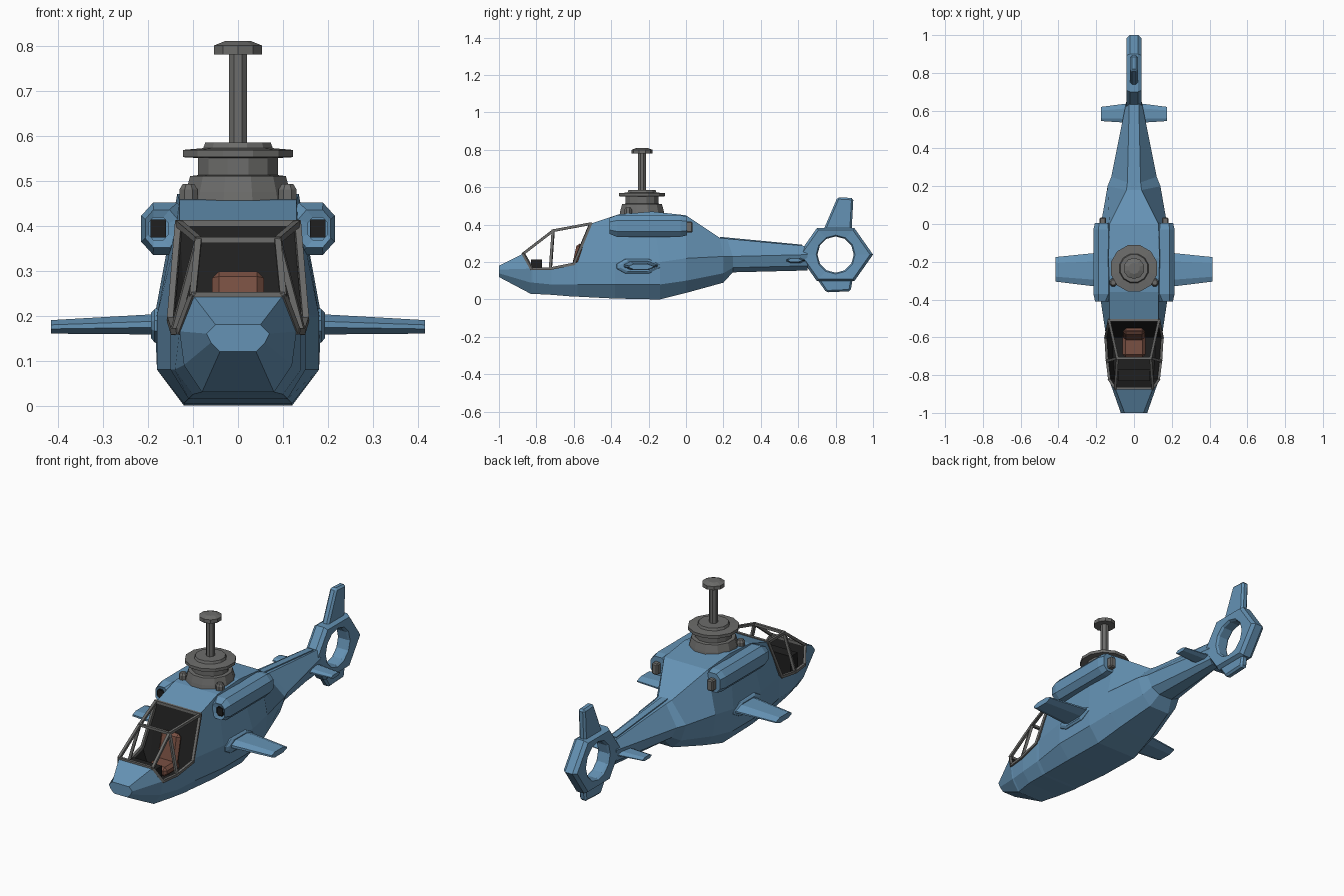
import bpy
import bmesh
from math import cos, sin, pi, radians
from mathutils import Vector, Matrix

default_cube = bpy.data.objects.get("Cube")
if default_cube:
    bpy.data.objects.remove(default_cube, do_unlink=True)


def make_material(name, color):
    mat = bpy.data.materials.new(name)
    mat.use_nodes = True
    mat.diffuse_color = (*color, 1)
    mat.node_tree.nodes["Principled BSDF"].inputs["Base Color"].default_value = (*color, 1)
    return mat


BLUE = make_material("steel blue", (.13, .29, .46))
GREY = make_material("metal grey", (.15, .15, .145))
BLACK = make_material("cockpit black", (.014, .014, .014))
BROWN = make_material("seat brown", (.19, .08, .055))


def finish(name, bm, *materials, bevel=0):
    bmesh.ops.recalc_face_normals(bm, faces=bm.faces)
    mesh = bpy.data.meshes.new(name)
    bm.to_mesh(mesh)
    bm.free()
    for mat in materials:
        mesh.materials.append(mat)
    obj = bpy.data.objects.new(name, mesh)
    bpy.context.collection.objects.link(obj)
    if bevel:
        mod = obj.modifiers.new("chamfer", "BEVEL")
        mod.width = bevel
        mod.segments = 1
        mod.limit_method = "ANGLE"
        mod.angle_limit = radians(40)
    return obj


def loft(name, rings, *materials, rule=None, caps=True, closed=False, bevel=0):
    """Skin a list of equal-length point rings."""
    bm = bmesh.new()
    loops = [[bm.verts.new(p) for p in ring] for ring in rings]
    count = len(loops[0])
    spans = len(loops) if closed else len(loops) - 1
    for i in range(spans):
        a, b = loops[i], loops[(i + 1) % len(loops)]
        for j in range(count):
            k = (j + 1) % count
            face = bm.faces.new((a[j], a[k], b[k], b[j]))
            if rule:
                face.material_index = rule(i, j)
    if caps and not closed:
        bm.faces.new(loops[0])
        bm.faces.new(loops[-1])
    return finish(name, bm, *materials, bevel=bevel)


def box(name, center, size, mat, tilt=0, bevel=0):
    bm = bmesh.new()
    bmesh.ops.create_cube(bm, size=1)
    bm.transform(Matrix.Translation(center) @ Matrix.Rotation(tilt, 4, "X")
                 @ Matrix.Diagonal((*size, 1)))
    return finish(name, bm, mat, bevel=bevel)


def lathe(name, x, y, profile, sides, mat):
    rings = [[(x + r * cos(2 * pi * (i + .5) / sides), y + r * sin(2 * pi * (i + .5) / sides), z)
              for i in range(sides)] for r, z in profile]
    return loft(name, rings, mat)


def side_plate(name, outline, half, mat, bevel=0):
    """Prism with an outline in the side plane."""
    rings = [[(x, y, z) for y, z in outline] for x in (-half, half)]
    return loft(name, rings, mat, bevel=bevel)


def strut(name, a, b, mat, width=.014):
    a, b = Vector(a), Vector(b)
    bm = bmesh.new()
    bmesh.ops.create_cube(bm, size=1)
    turn = (b - a).to_track_quat("Z", "Y").to_matrix().to_4x4()
    bm.transform(Matrix.Translation((a + b) / 2) @ turn
                 @ Matrix.Diagonal((width, width, (b - a).length + width / 2, 1)))
    return finish(name, bm, mat)


# Fuselage stations: y, y of top, then half width and height of
# keel, lower side, waist and top; the top drops to a floor in the cockpit
STATIONS = [
    (-1, -1, .04, .12, .06, .14, .07, .16, .05, .18),
    (-.83, -.87, .08, .03, .12, .09, .13, .165, .1, .245),
    (-.82, -.82, .08, .03, .12, .09, .13, .165, .1, .08),
    (-.72, -.72, .1, .025, .14, .08, .14, .165, .11, .08),
    (-.6, -.6, .11, .015, .15, .08, .15, .19, .11, .08),
    (-.58, -.51, .11, .015, .15, .08, .15, .2, .13, .405),
    (-.38, -.36, .12, .005, .18, .08, .18, .2, .13, .455),
    (-.14, -.18, .12, 0, .18, .08, .185, .2, .135, .47),
    (0, 0, .1, .035, .16, .1, .175, .22, .13, .45),
    (.2, .18, .06, .09, .11, .14, .14, .23, .04, .33),
    (.25, .22, .04, .145, .09, .17, .12, .23, .035, .325),
    (.65, .65, .02, .155, .035, .18, .04, .24, .025, .285),
]
rings = []
for y, y_top, kx, kz, lx, lz, wx, wz, tx, tz in STATIONS:
    half = [(kx, y, kz), (lx, y, lz), (wx, y, wz), (tx, y_top, tz)]
    rings.append(half + [(-px, py, pz) for px, py, pz in reversed(half)])
loft("fuselage", rings, BLUE, BLACK,
     rule=lambda i, j: int(1 <= i <= 4 and 2 <= j <= 4))
box("tail_spine", (0, .4, .304), (.035, .44, .02), BLUE, tilt=-.095)

# Cockpit furniture
box("seat_cushion", (0, -.64, .14), (.12, .13, .05), BROWN, bevel=.015)
box("seat_back", (0, -.585, .21), (.115, .035, .18), BROWN, tilt=-.22, bevel=.015)
box("instrument_panel", (0, -.8, .15), (.17, .06, .13), BLACK)

# Canopy frame, mirrored
nose, brow, roof = (.1, -.87, .245), (.088, -.71, .368), (.132, -.51, .405)
sill_front, sill_mid, sill_rear = (.13, -.825, .165), (.142, -.725, .165), (.15, -.6, .19)
EDGES = [(nose, brow), (brow, roof), (brow, sill_mid), (nose, sill_front),
         (sill_front, sill_mid), (sill_mid, sill_rear), (sill_rear, roof)]


def flip(p):
    return (-p[0], p[1], p[2])


for a, b in EDGES:
    strut("canopy_strut_left", a, b, GREY)
    strut("canopy_strut_right", flip(a), flip(b), GREY)
for corner in (nose, brow, roof):
    strut("canopy_crossbar", corner, flip(corner), GREY)


# Parts repeated on both sides
def octagon(cx, cz, rx, rz, y, cut=.5):
    corners = [(1, -cut), (1, cut), (cut, 1), (-cut, 1),
               (-1, cut), (-1, -cut), (-cut, -1), (cut, -1)]
    return [(cx + rx * u, y, cz + rz * v) for u, v in corners]


def blade(x, y_front, y_back, z_low, z_high):
    """Flat eight-sided airfoil section across the side plane."""
    mid, half = (y_front + y_back) / 2, (y_back - y_front) / 2
    zm, zh = (z_low + z_high) / 2, (z_high - z_low) / 2
    outline = [(-1, -.3), (-1, .3), (-.6, 1), (.5, 1),
               (1, .2), (1, -.2), (.5, -1), (-.6, -1)]
    return [(x, mid + half * u, zm + zh * v) for u, v in outline]


for side, s in (("left", 1), ("right", -1)):
    px, pz = s * .162, .393
    loft("engine_pod_" + side, [
        octagon(px + s * .015, pz, .022, .025, -.36),
        octagon(px + s * .015, pz, .022, .025, -.405),
        octagon(px + s * .008, pz, .036, .042, -.41),
        octagon(px, pz, .053, .058, -.37),
        octagon(px, pz, .053, .058, -.03),
        octagon(px, pz, .045, .05, .005)], BLUE, BLACK,
        rule=lambda i, j: int(i == 0))
    box("intake_" + side, (px + s * .015, -.405, pz), (.034, .006, .04), BLACK)
    box("exhaust_" + side, (s * .165, .015, .387), (.035, .04, .06), GREY, bevel=.006)
    loft("wing_fairing_" + side, [blade(s * .165, -.38, -.13, .135, .22),
                                  blade(s * .185, -.37, -.14, .14, .215),
                                  blade(s * .193, -.35, -.16, .15, .207)], BLUE)
    loft("wing_" + side, [blade(s * .17, -.335, -.15, .158, .204),
                          blade(s * .415, -.305, -.175, .16, .19)], BLUE)
    loft("stabilizer_" + side, [blade(s * .02, .535, .64, .195, .222),
                                blade(s * .175, .545, .62, .2, .219)], BLUE)
    lathe("roof_bolt_" + side, s * .11, -.31,
          [(.022, .44), (.022, .48), (.014, .492)], 8, GREY)

# Tail ring: hexagonal rim round a circular opening
CY, CZ = .8, .24


def rim(x, scale):
    points = []
    for i in range(12):
        angle = i * pi / 6
        reach = scale * (.2 if i % 2 == 0 else .2 * cos(pi / 6))
        points.append((x, CY + reach * cos(angle), CZ + .82 * reach * sin(angle)))
    return points


def opening(x, radius):
    return [(x, CY + radius * cos(i * pi / 6), CZ + radius * sin(i * pi / 6))
            for i in range(12)]


loft("tail_ring", [rim(-.022, 1), rim(-.04, .92), opening(-.036, .104), opening(-.025, .097),
                   opening(.025, .097), opening(.036, .104), rim(.04, .92), rim(.022, 1)],
     BLUE, closed=True)
side_plate("upper_fin", [(.73, .36), (.81, .547), (.895, .542), (.885, .36)],
           .02, BLUE, bevel=.01)
side_plate("lower_fin", [(.68, .14), (.75, .038), (.88, .044), (.895, .13)],
           .02, BLUE, bevel=.01)

# Rotor mast
MAST_Y = -.235
lathe("rotor_hub", 0, MAST_Y, [(.125, .45), (.12, .475), (.11, .51), (.092, .512), (.092, .55),
                               (.127, .552), (.127, .568), (.08, .572), (.075, .585)], 12, GREY)
lathe("rotor_shaft", 0, MAST_Y, [(.022, .57), (.022, .79)], 8, GREY)
lathe("rotor_cap", 0, MAST_Y, [(.056, .78), (.056, .8), (.03, .81)], 10, GREY)
